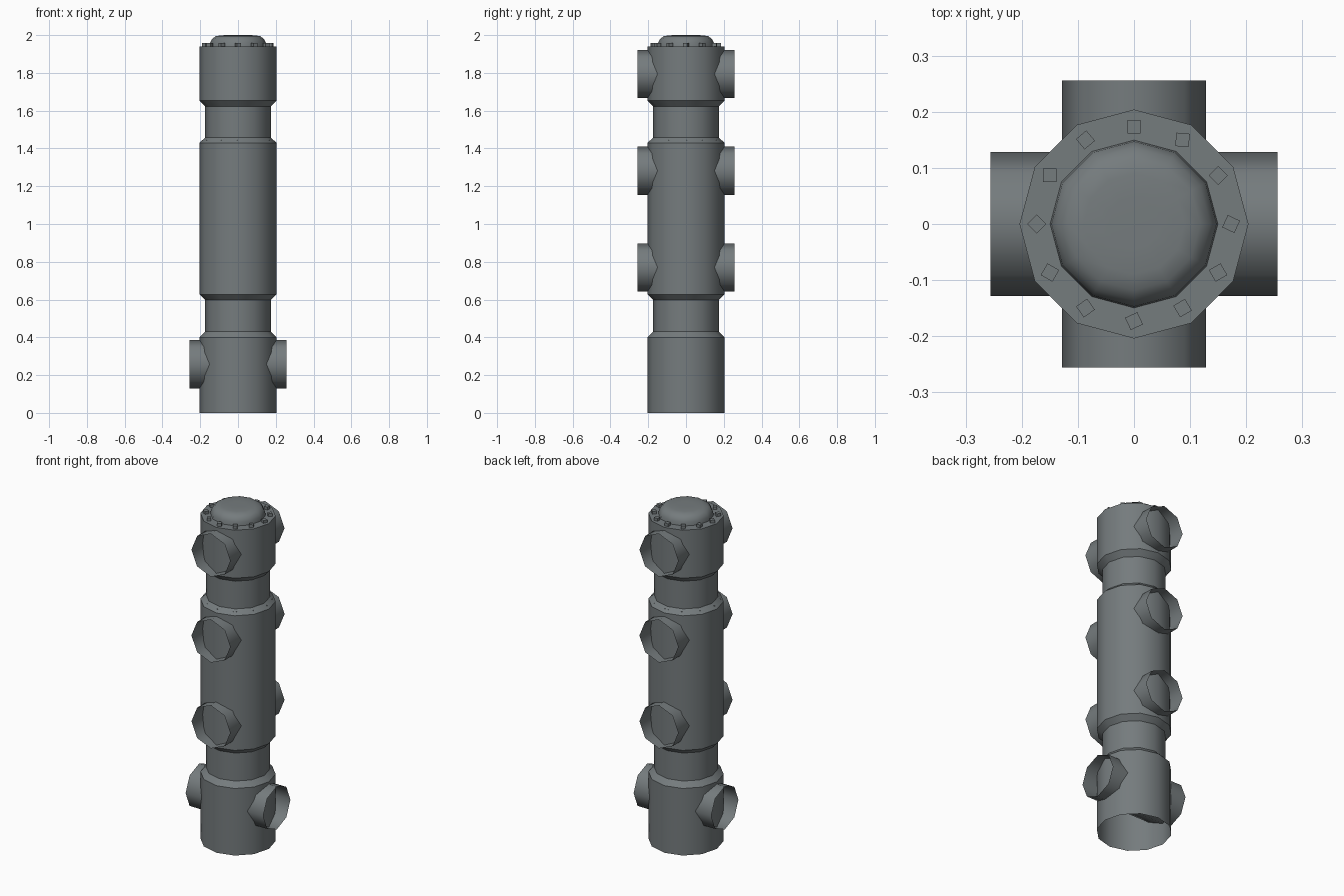
import bpy, bmesh, math
from mathutils import Matrix, Vector

if "Cube" in bpy.data.objects:
    bpy.data.objects.remove(bpy.data.objects["Cube"])

metal = bpy.data.materials.new("dark grey metal")
metal.diffuse_color = (0.178, 0.200, 0.207, 1)
metal.use_nodes = True
metal.node_tree.nodes["Principled BSDF"].inputs["Base Color"].default_value = metal.diffuse_color


def finish(name, bm, angle=None):
    mesh = bpy.data.meshes.new(name)
    bm.to_mesh(mesh)
    bm.free()
    mesh.materials.append(metal)
    ob = bpy.data.objects.new(name, mesh)
    bpy.context.collection.objects.link(ob)
    if angle:
        bpy.ops.object.select_all(action='DESELECT')
        ob.select_set(True)
        bpy.context.view_layer.objects.active = ob
        bpy.ops.object.shade_smooth_by_angle(angle=math.radians(angle))
    return ob


def lathe(name, profile, sides, angle, cap=True):
    """Turn (radius, z) points, listed bottom to top, around z."""
    bm = bmesh.new()
    rings = []
    for r, z in profile:
        rings.append([bm.verts.new((r * math.cos(2 * math.pi * i / sides),
                                    r * math.sin(2 * math.pi * i / sides), z))
                      for i in range(sides)])
    for a, b in zip(rings, rings[1:]):
        for i in range(sides):
            j = (i + 1) % sides
            bm.faces.new((a[i], a[j], b[j], b[i]))
    if cap:
        bm.faces.new(rings[-1])
    return finish(name, bm, angle)


# Stepped column: open at the bottom, closed at the top
R, N = 0.204, 0.174
lathe("column", [(R, 0), (R, 0.40), (N, 0.43), (N, 0.597), (R, 0.627),
                 (R, 1.43), (N, 1.457), (N, 1.622), (R, 1.654), (R, 1.94)], 12, 40)

# Rounded cap on top
lathe("dome_cap", [(0.15, 1.935), (0.147, 1.962), (0.136, 1.981),
                   (0.118, 1.994), (0.09, 1.999), (0.045, 2.0)], 12, 50)


# Open eight-sided pipes running through the column
def pipe(name, z, axis):
    ob = lathe(name, [(0.128, -0.256), (0.128, 0.256)], 8, 50, cap=False)
    ob.data.transform(Matrix.Translation((0, 0, z)) @ Matrix.Rotation(math.pi / 2, 4, axis))


pipe("lower_pipe", 0.258, 'Y')
for k, z in enumerate((0.77, 1.282, 1.794)):
    pipe(f"cross_pipe_{k + 1}", z, 'X')


# Rings of square bolts, each turned by its own amount
def bolt_ring(name, z, turns):
    bm = bmesh.new()
    for i, turn in enumerate(turns):
        a = i * math.pi / 6
        m = (Matrix.Translation((0.173 * math.cos(a), 0.173 * math.sin(a), z))
             @ Matrix.Rotation(math.radians(turn), 4, 'Z')
             @ Matrix.Diagonal((0.024, 0.024, 0.03, 1)))
        bmesh.ops.create_cube(bm, size=1, matrix=m)
    finish(name, bm)


turns = (65, 45, 85, 0, 40, 0, 45, 60, 35, 25, 30, 30)
bolt_ring("top_bolts", 1.942, turns)
bolt_ring("shoulder_bolts", 1.431, turns)
